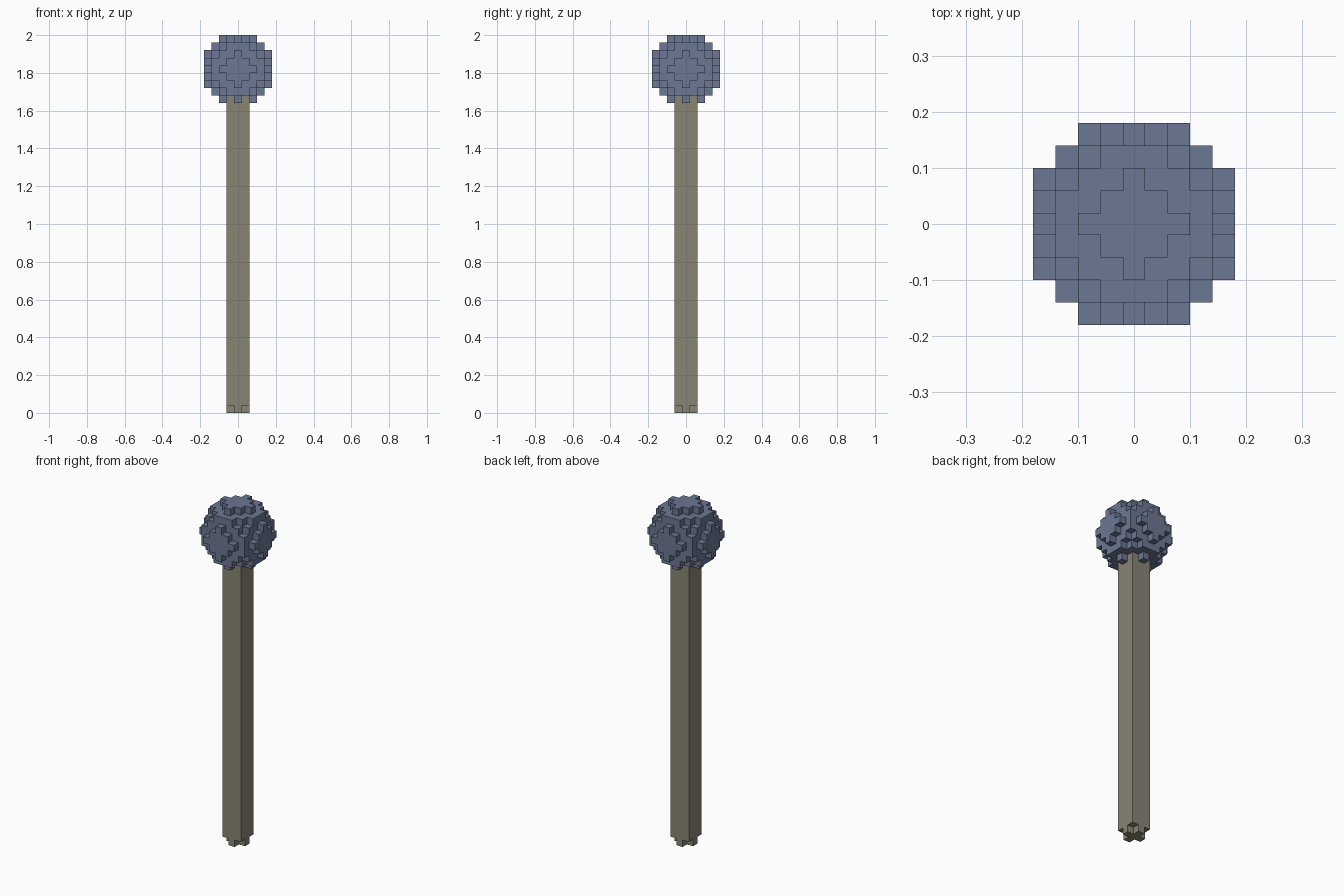
import bpy, bmesh
from mathutils import Vector

if "Cube" in bpy.data.objects:
    bpy.data.objects.remove(bpy.data.objects["Cube"])

V = 0.04                      # block size
BALL_Z = 45                   # block layer of the ball centre
DIRS = [Vector(d) for d in
        ((1, 0, 0), (-1, 0, 0), (0, 1, 0), (0, -1, 0), (0, 0, 1), (0, 0, -1))]


def material(name, rgb):
    m = bpy.data.materials.new(name)
    m.diffuse_color = (*rgb, 1.0)
    m.use_nodes = True
    m.node_tree.nodes["Principled BSDF"].inputs["Base Color"].default_value = m.diffuse_color
    return m


def block_object(name, cells, solid, mat):
    """Mesh of the outer faces of a set of blocks, skipping faces hidden by solid."""
    bm = bmesh.new()
    for c in cells:
        centre = (Vector(c) + Vector((0, 0, 0.5))) * V
        for d in DIRS:
            if tuple(int(a + b) for a, b in zip(c, d)) in solid:
                continue
            u = Vector((d.y, d.z, d.x))
            w = d.cross(u)
            bm.faces.new([bm.verts.new(centre + (d + u * a + w * b) * V / 2)
                          for a, b in ((-1, -1), (1, -1), (1, 1), (-1, 1))])
    bmesh.ops.remove_doubles(bm, verts=bm.verts, dist=V * 0.01)
    # join flat neighbouring squares into larger faces
    bmesh.ops.dissolve_limit(bm, angle_limit=0.01, verts=bm.verts, edges=bm.edges)
    me = bpy.data.meshes.new(name)
    bm.to_mesh(me)
    bm.free()
    me.materials.append(mat)
    ob = bpy.data.objects.new(name, me)
    bpy.context.collection.objects.link(ob)
    return ob


# Handle: square pole, corners missing in the lowest layer
handle = {(x, y, z) for x in (-1, 0, 1) for y in (-1, 0, 1)
          for z in range(BALL_Z - 3) if z > 0 or x * y == 0}

# Head: ball of blocks, nine across
R = range(-4, 5)
head = {(x, y, z + BALL_Z) for x in R for y in R for z in R
        if x * x + y * y + z * z <= 20} - handle

solid = handle | head
block_object("handle", handle, solid, material("grey brown wood", (0.25, 0.235, 0.175)))
block_object("ball_head", head, solid, material("slate blue metal", (0.147, 0.184, 0.287)))
